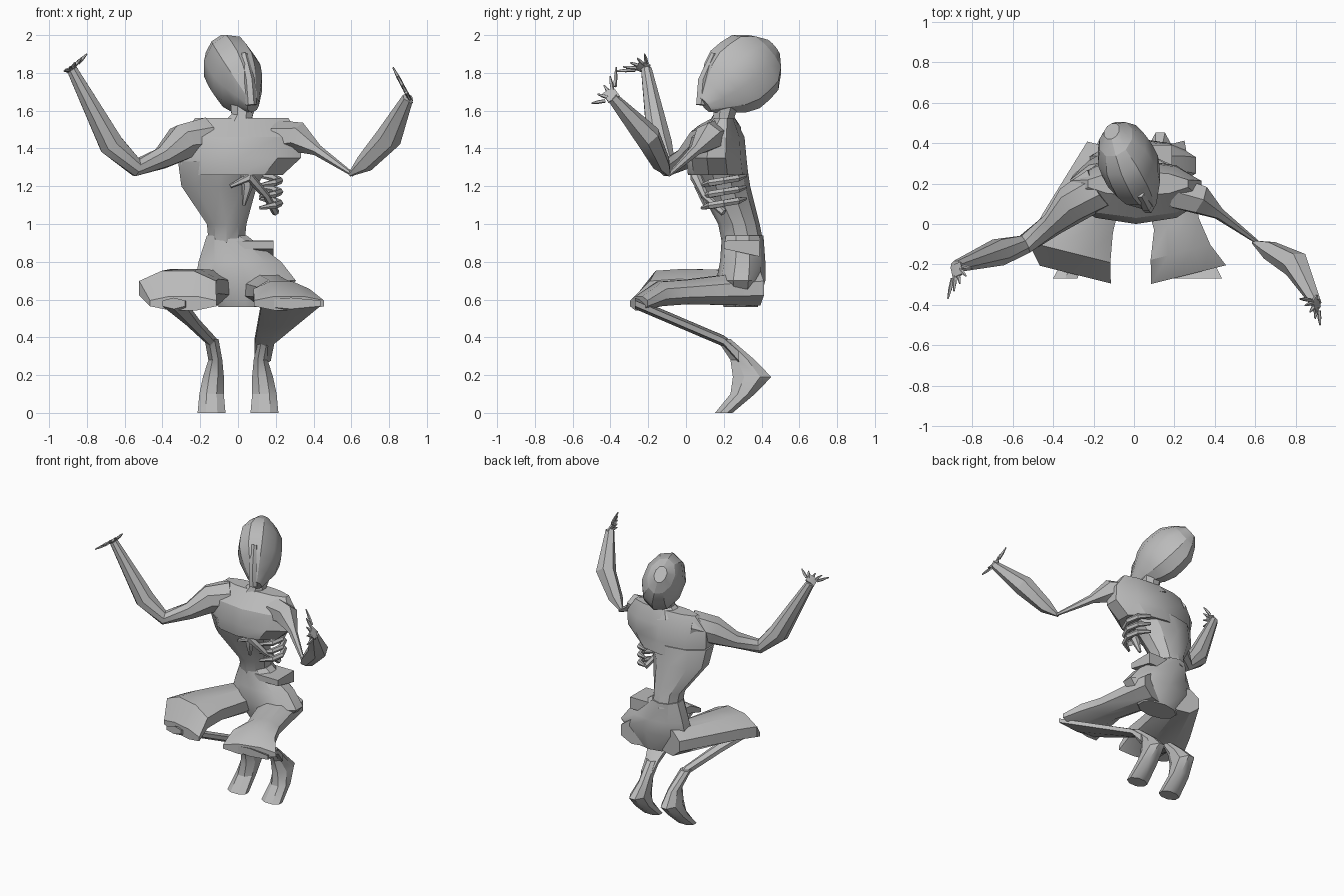
import bpy, bmesh, math
from mathutils import Vector

cube = bpy.data.objects.get("Cube")
if cube:
    bpy.data.objects.remove(cube, do_unlink=True)

ACROSS, DEEP, UP = Vector((1, 0, 0)), Vector((0, 1, 0)), Vector((0, 0, 1))

GREY = (.5, .5, .5, 1)
skin = bpy.data.materials.new("grey_skin")
skin.use_nodes = True
skin.diffuse_color = GREY
skin.node_tree.nodes["Principled BSDF"].inputs["Base Color"].default_value = GREY


def loft(name, rings, sides):
    """Skin a closed tube through rings of (centre, half width, half depth)."""
    bm = bmesh.new()
    loops = []
    for centre, wide, deep in rings:
        angles = [math.tau * (i + .5) / sides for i in range(sides)]
        loops.append([bm.verts.new(centre + wide * math.cos(a) + deep * math.sin(a))
                      for a in angles])
    for low, high in zip(loops, loops[1:]):
        for i in range(sides):
            bm.faces.new((low[i - 1], low[i], high[i], high[i - 1]))
    bm.faces.new(loops[0])
    bm.faces.new(loops[-1])
    bmesh.ops.recalc_face_normals(bm, faces=bm.faces)
    mesh = bpy.data.meshes.new(name)
    bm.to_mesh(mesh)
    bm.free()
    mesh.materials.append(skin)
    obj = bpy.data.objects.new(name, mesh)
    bpy.context.collection.objects.link(obj)
    bpy.ops.object.select_all(action="DESELECT")
    obj.select_set(True)
    bpy.context.view_layer.objects.active = obj
    bpy.ops.object.shade_smooth_by_angle(angle=math.radians(30))


def body(name, path, widths, depths, wide_axis=ACROSS, deep_axis=DEEP, sides=10):
    """Parallel sections along a path, level unless other axes are given."""
    rings = [(Vector(p), wide_axis * w, deep_axis * d)
             for p, w, d in zip(path, widths, depths)]
    loft(name, rings, sides)


def limb(name, path, radii, side=DEEP, flat=1, sides=6):
    """Sections square to the path, widened by flat along the side axis."""
    points = [Vector(p) for p in path]
    rings = []
    for i, (p, radius) in enumerate(zip(points, radii)):
        along = points[min(i + 1, len(points) - 1)] - points[max(i - 1, 0)]
        normal = along.cross(side).normalized()
        wide = normal.cross(along).normalized()
        rings.append((p, wide * radius * flat, normal * radius))
    loft(name, rings, sides)


# Head: a teardrop from the narrow chin to the swept-back cranium
chin, crown = Vector((.08, .1, 1.63)), Vector((-.09, .42, 1.9))
HEAD_RADII = [.05, .11, .17, .2, .2, .19, .13]
head_path = [chin.lerp(crown, i / (len(HEAD_RADII) - 1))
             for i in range(len(HEAD_RADII))]
limb("head", head_path, HEAD_RADII, side=ACROSS, flat=.7, sides=10)
limb("cranium_back", [crown, crown.lerp(chin, -.12)], [.13, .06],
     side=ACROSS, flat=.7, sides=10)
limb("nose_ridge", [(.03, .15, 1.9), (.06, .09, 1.76), (.07, .08, 1.63)],
     [.02, .03, .03])
limb("neck", [(0, .2, 1.5), (.02, .2, 1.57), (.03, .22, 1.68)],
     [.1, .06, .08], side=ACROSS, sides=8)

# Torso: broad chest, thin waist bent backwards, wide pelvis
body("chest", [(-.02, .17, 1.26), (.01, .16, 1.35), (.01, .17, 1.46), (.02, .2, 1.56)],
     [.27, .34, .34, .26], [.16, .16, .14, .06])
body("belly", [(-.06, .3, .9), (-.06, .28, 1), (-.1, .2, 1.2), (-.07, .17, 1.33)],
     [.1, .11, .21, .26], [.11, .11, .14, .15])
body("pelvis", [(.04, .29, .56), (.04, .29, .7), (.01, .3, .8), (-.06, .3, .94)],
     [.15, .28, .23, .11], [.09, .13, .12, .11])
body("belt_stub", [(.09, .2, .89), (.09, .39, .87)], [.14, .14], [.03, .06],
     deep_axis=UP, sides=4)

# Exposed ribs and entrails hanging from the open left side
for i in range(3):
    arc = [math.pi * (step / 5 - .4) for step in range(5)]
    limb(f"rib_{i}",
         [(.07 + .15 * math.cos(a), .2 - .12 * math.sin(a), 1.23 - i * .06 - a * .02)
          for a in arc],
         [.01, .02, .02, .02, .01], side=UP)
limb("entrail_front", [(.04, .07, 1.28), (.05, .07, 1.2), (.03, .1, 1.1)],
     [.03, .03, .01])
limb("entrail_side", [(-.04, .06, 1.2), (.06, .05, 1.25), (.15, .1, 1.15), (.2, .2, 1.06)],
     [.01, .03, .02, .02])


def leg(name, side, spread, widths, thickness, shin_x, shin_widths):
    """Crouching leg: flared thigh, flat shin folded back, foot on its toes."""
    mid, flare, knee = spread
    body(name + "_thigh",
         [(side * .12, .38, .66), (side * mid, 0, .57 + thickness),
          (side * flare, -.14, .56 + thickness), (side * knee, -.25, .58)],
         widths, [.1, thickness, thickness, .04],
         wide_axis=ACROSS + DEEP * side * .25, deep_axis=UP, sides=8)
    ankle = Vector((side * .14, .2, .38))
    knee_end = Vector((side * shin_x, -.27, .58))
    body(name + "_shin",
         [knee_end, knee_end.lerp(ankle, .5), ankle, (side * .13, .28, .3)],
         shin_widths, [.03, .03, .03, .05], deep_axis=UP, sides=6)
    body(name + "_foot",
         [(side * .14, .2, .39), (side * .12, .3, .28), (side * .13, .35, .19),
          (side * .14, .3, .1), (side * .14, .2, 0)],
         [.04, .04, .06, .07, .08], [.04, .07, .11, .07, .05], sides=8)


leg("right", -1, (.28, .32, .29), (.12, .19, .22, .19), .1, .34, (.07, .04, .03, .03))
leg("left", 1, (.21, .23, .27), (.14, .12, .16, .2), .07, .28, (.18, .12, .06, .05))

# Arms: full on the right, withered upper arm on the left
limb("right_arm", [(-.17, .18, 1.46), (-.3, .1, 1.43), (-.4, 0, 1.35), (-.54, -.1, 1.3),
                   (-.67, -.14, 1.42), (-.88, -.21, 1.82)],
     [.11, .1, .06, .05, .07, .03], sides=8)
limb("left_upper_arm", [(.2, .16, 1.46), (.32, .12, 1.46), (.42, .05, 1.39), (.61, -.09, 1.26)],
     [.09, .08, .03, .01])
limb("left_forearm", [(.59, -.09, 1.26), (.67, -.13, 1.32), (.8, -.2, 1.46), (.9, -.39, 1.67)],
     [.01, .05, .07, .03])


def hand(name, wrist, first_tip, last_tip):
    """Thin palm with five fingers fanned between two outer tips."""
    wrist, first, last = Vector(wrist), Vector(first_tip), Vector(last_tip)
    across = first - last
    palm = wrist.lerp((first + last) / 2, .6)
    limb(name + "_palm", [wrist, palm], [.01, .01], side=across, flat=4)
    for i in range(5):
        tip = first.lerp(last, i / 4)
        root = wrist.lerp(tip, .4)
        limb(f"{name}_finger_{i}", [root, root.lerp(tip, .5), tip],
             [.01, .01, .004], side=across, sides=5)


hand("right", (-.88, -.2, 1.82), (-.92, -.37, 1.81), (-.8, -.22, 1.9))
hand("left", (.91, -.38, 1.66), (.92, -.5, 1.64), (.82, -.37, 1.83))
